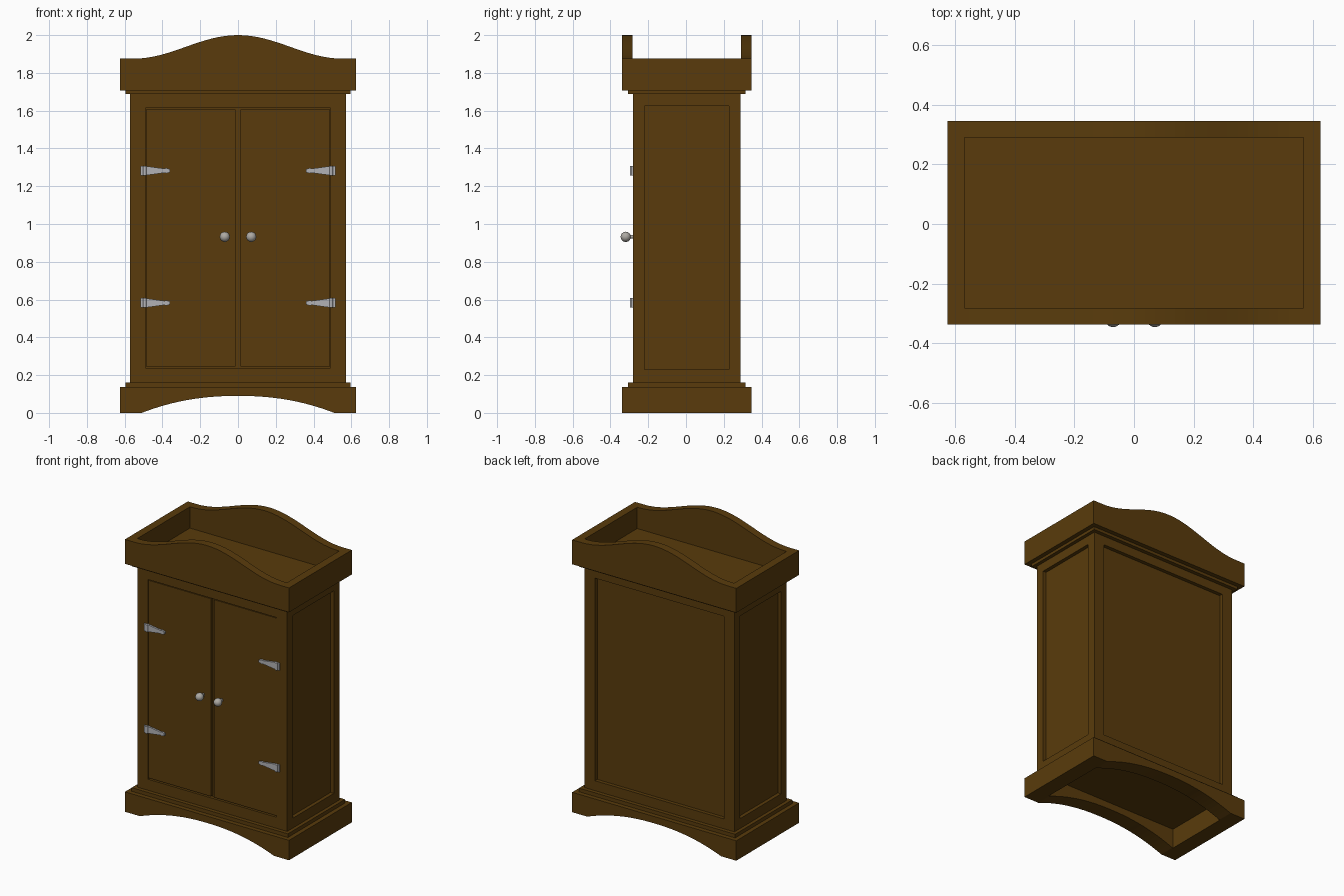
import bpy, bmesh, math
from mathutils import Vector, Matrix

cube = bpy.data.objects.get("Cube")
if cube:
    bpy.data.objects.remove(cube, do_unlink=True)


def material(name, rgb):
    m = bpy.data.materials.new(name)
    m.use_nodes = True
    m.diffuse_color = (*rgb, 1)
    m.node_tree.nodes["Principled BSDF"].inputs["Base Color"].default_value = (*rgb, 1)
    return m


WOOD = material("brown wood", (0.1, 0.044, 0.0035))
STEEL = material("hinge steel", (0.45, 0.45, 0.47))
KNOB = material("knob metal", (0.42, 0.40, 0.37))
YC = 0.004  # middle of the cabinet's depth


def finish(name, bm, mat, smooth=False):
    bmesh.ops.recalc_face_normals(bm, faces=bm.faces)
    mesh = bpy.data.meshes.new(name)
    bm.to_mesh(mesh)
    bm.free()
    mesh.materials.append(mat)
    for p in mesh.polygons:
        p.use_smooth = smooth
    ob = bpy.data.objects.new(name, mesh)
    bpy.context.collection.objects.link(ob)
    return ob


def add_box(bm, lo, hi):
    lo, hi = Vector(lo), Vector(hi)
    size = Matrix.Diagonal((*(hi - lo), 1))
    bmesh.ops.create_cube(bm, size=1, matrix=Matrix.Translation((lo + hi) / 2) @ size)


def add_board(bm, outline, y0, y1):
    """Extrude an (x, z) outline along y."""
    face = bm.faces.new([bm.verts.new((x, y0, z)) for x, z in outline])
    new = bmesh.ops.extrude_face_region(bm, geom=[face])["geom"]
    bmesh.ops.translate(bm, vec=(0, y1 - y0, 0),
                        verts=[v for v in new if isinstance(v, bmesh.types.BMVert)])


def surround(name, t, z0, z1, top=(), bottom=()):
    """Four boards in a ring; front and back may have a shaped top or bottom edge."""
    hx, hy = 0.625, 0.342
    upper = [(-hx, z1), *top, (hx, z1)]
    lower = [(-hx, z0), *bottom, (hx, z0)]
    bm = bmesh.new()
    for y in (YC - hy, YC + hy - t):
        add_board(bm, lower + upper[::-1], y, y + t)
    for x in (-hx, hx - t):
        add_box(bm, (x, YC - hy + t, z0), (x + t, YC + hy - t, z1))
    return finish(name, bm, WOOD)


def slab(name, hx, hy, z0, z1):
    bm = bmesh.new()
    add_box(bm, (-hx, YC - hy, z0), (hx, YC + hy, z1))
    return finish(name, bm, WOOD)


# Crown gallery with a wavy front and back, and the tray floor inside it
N = 32
steps = [-1 + 2 * i / N for i in range(N + 1)]
wave = [(0.555 * u, 1.875 + 0.0625 * (1 + math.cos(math.pi * u))) for u in steps]
surround("crown_gallery", 0.056, 1.707, 1.875, top=wave)
slab("tray_floor", 0.572, 0.289, 1.70, 1.728)

# Thick plinth with an arched front and back
arch = [(0.51 * u, 0.09 * (1 - abs(u) ** 2.2)) for u in steps]
surround("plinth", 0.11, 0, 0.137, bottom=arch)

# Stepped mouldings between the body and both rings
slab("upper_moulding", 0.595, 0.311, 1.687, 1.707)
slab("lower_moulding", 0.595, 0.311, 0.137, 0.162)

# Cabinet body with sunk panels on the sides and back, and a door opening in front
bm = bmesh.new()
add_box(bm, (-0.571, YC - 0.2845, 0.15), (0.571, YC + 0.2845, 1.695))
bm.faces.ensure_lookup_table()
for face in [f for f in bm.faces if abs(f.normal.z) < 0.5]:
    n = face.normal.copy()
    front = n.y < -0.5
    low, high = (0.238, 1.613) if front else (0.23, 1.625)
    mid = face.calc_center_median()
    bmesh.ops.inset_individual(bm, faces=[face], thickness=0.05)
    for v in face.verts:
        v.co.z = low if v.co.z < mid.z else high
        if abs(n.x) > 0.5:
            v.co.y = YC + math.copysign(0.2235, v.co.y - YC)
        else:
            v.co.x = math.copysign(0.491, v.co.x)
    sunk = bmesh.ops.extrude_discrete_faces(bm, faces=[face])["faces"][0]
    bmesh.ops.translate(bm, vec=-n * 0.025, verts=sunk.verts)
finish("cabinet_body", bm, WOOD)

for side, s in (("left", 1), ("right", -1)):
    # Door leaf
    bm = bmesh.new()
    xs = sorted((s * 0.012, s * 0.486))
    add_box(bm, (xs[0], -0.277, 0.246), (xs[1], -0.25, 1.607))
    finish(side + "_door", bm, WOOD)

    # Knob: ball and tapered neck
    bm = bmesh.new()
    turn = Matrix.Rotation(math.pi / 2, 4, "X")
    bmesh.ops.create_uvsphere(bm, u_segments=20, v_segments=12, radius=0.027,
                              matrix=Matrix.Translation((s * 0.07, -0.319, 0.932)) @ turn)
    bmesh.ops.create_cone(bm, cap_ends=True, segments=16, radius1=0.011, radius2=0.007,
                          depth=0.035,
                          matrix=Matrix.Translation((s * 0.07, -0.29, 0.932)) @ turn)
    finish(side + "_knob", bm, KNOB, smooth=True)

    # Strap hinges: leaf on the frame, barrel, tapered strap with a small tip
    for level, z in (("upper", 1.282), ("lower", 0.582)):
        bm = bmesh.new()
        xs = sorted((s * 0.485, s * 0.515))
        add_box(bm, (xs[0], -0.289, z - 0.025), (xs[1], -0.275, z + 0.025))
        bmesh.ops.create_cone(bm, cap_ends=True, segments=12, radius1=0.009, radius2=0.009,
                              depth=0.05, matrix=Matrix.Translation((s * 0.493, -0.288, z)))
        half = [(0.485, 0.024), (0.39, 0.011), (0.38, 0.014), (0.36, 0.008)]
        outline = [(s * x, z + h) for x, h in half]
        outline += [(s * x, z - h) for x, h in reversed(half)]
        add_board(bm, outline, -0.289, -0.275)
        finish(f"{side}_{level}_hinge", bm, STEEL)
